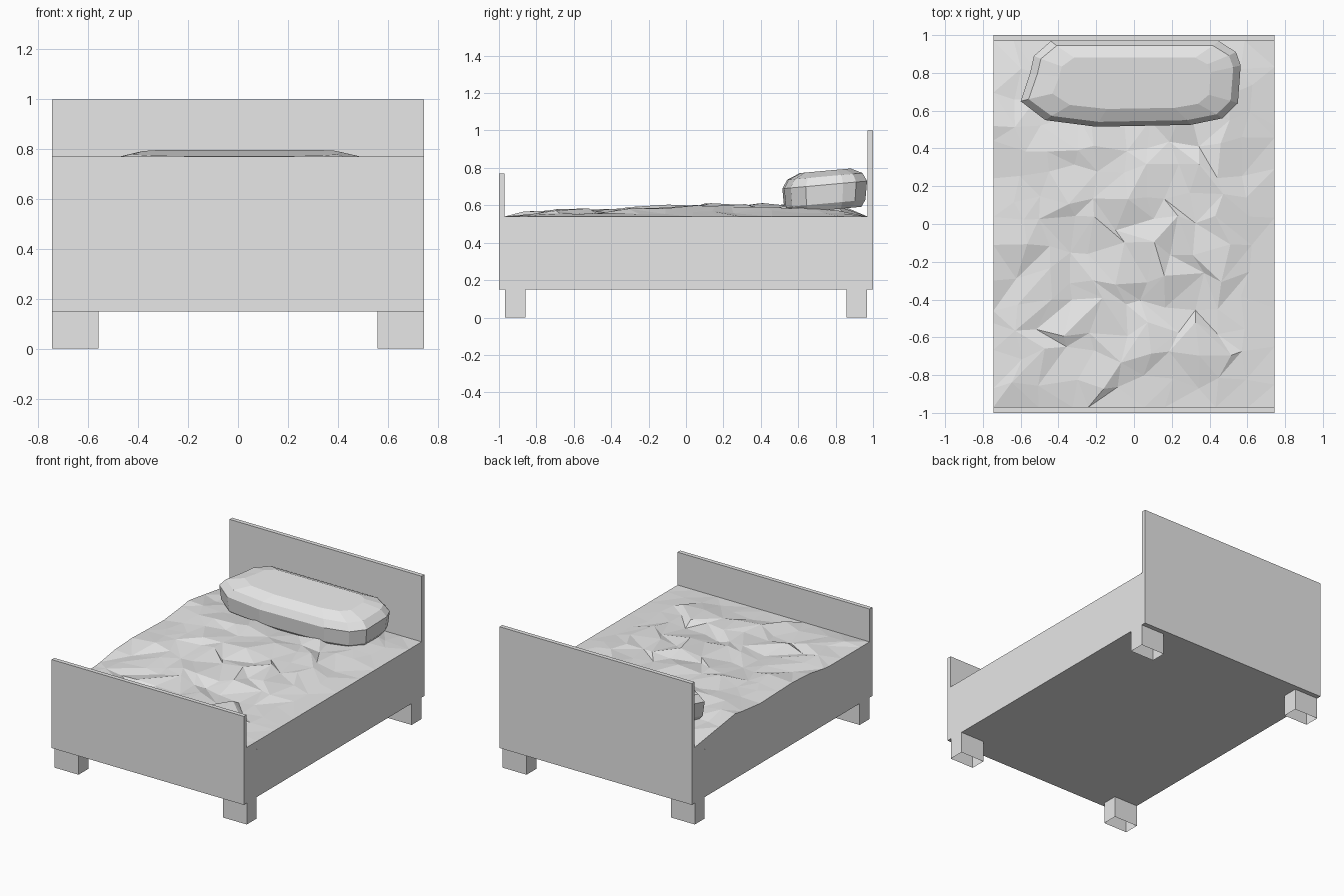
import bpy, bmesh, random
from mathutils import Vector

random.seed(7)
if "Cube" in bpy.data.objects:
    bpy.data.objects.remove(bpy.data.objects["Cube"])

grey = bpy.data.materials.new("plain grey")
grey.use_nodes = True
grey.diffuse_color = (0.8, 0.8, 0.8, 1)
grey.node_tree.nodes["Principled BSDF"].inputs["Base Color"].default_value = (0.8, 0.8, 0.8, 1)

WIDE, LONG = 0.745, 0.97


def finish(name, bm):
    bmesh.ops.recalc_face_normals(bm, faces=bm.faces)
    mesh = bpy.data.meshes.new(name)
    bm.to_mesh(mesh)
    bm.free()
    mesh.materials.append(grey)
    obj = bpy.data.objects.new(name, mesh)
    bpy.context.scene.collection.objects.link(obj)


def box(name, low, high, open_bottom=False):
    bm = bmesh.new()
    bmesh.ops.create_cube(bm, size=1)
    low, high = Vector(low), Vector(high)
    for v in bm.verts:
        v.co = (low + high) / 2 + v.co * (high - low)
    if open_bottom:
        under = [f for f in bm.faces if f.calc_center_median().z < low.z + 0.001]
        bmesh.ops.delete(bm, geom=under, context='FACES_ONLY')
    finish(name, bm)


def ramp(points, t):
    for (a, p), (b, q) in zip(points, points[1:]):
        if t <= b:
            return p + (q - p) * (t - a) / (b - a)
    return points[-1][1]


# Frame, mattress and end boards
box("bed_frame", (-WIDE, -LONG, 0.15), (WIDE, LONG, 0.485))
box("mattress", (-WIDE, -LONG, 0.485), (WIDE, LONG, 0.535))
box("headboard", (-WIDE, LONG, 0.15), (WIDE, 1, 1))
box("footboard", (-WIDE, -1, 0.15), (WIDE, -LONG, 0.77))

# Hollow legs
for end, y in (("front", -0.913), ("back", 0.913)):
    for side, x in (("right", -0.652), ("left", 0.652)):
        box(f"{end}_{side}_leg", (x - 0.093, y - 0.054, 0), (x + 0.093, y + 0.054, 0.15), True)

# Crumpled blanket, raised along the right edge
crest = [(-LONG, 0.54), (-0.75, 0.565), (-0.4, 0.565), (-0.1, 0.585),
         (0.1, 0.595), (0.6, 0.59), (0.85, 0.575), (LONG, 0.54)]
right_hem = [(-LONG, 0.54), (-0.5, 0.54), (-0.22, 0.585), (0.3, 0.57), (0.52, 0.605), (LONG, 0.54)]
NX, NY = 11, 14
bm = bmesh.new()
rows = []
for j in range(NY + 1):
    row = []
    for i in range(NX + 1):
        x, y = WIDE * (2 * i / NX - 1), LONG * (2 * j / NY - 1)
        inside_x, inside_y = 0 < i < NX, 0 < j < NY
        if inside_x:
            x += random.uniform(-0.045, 0.045)
        if inside_y:
            y += random.uniform(-0.045, 0.045)
        z = 0.54
        if inside_x and inside_y:
            z = max(0.541, ramp(crest, y) + random.uniform(-0.02, 0.02))
            if i == NX - 1:
                z = (z + 0.54) / 2
        elif i == 0:
            z = ramp(right_hem, y)
        row.append(bm.verts.new((x, y, z)))
    rows.append(row)
for a, b in zip(rows, rows[1:]):
    for i in range(NX):
        quad = [a[i], a[i + 1], b[i + 1], b[i]]
        k = random.randint(0, 1)
        quad = quad[k:] + quad[:k]
        bm.faces.new(quad[:3])
        bm.faces.new((quad[0], quad[2], quad[3]))
# Side hems hanging down to the mattress
hem = [e for e in bm.edges if e.is_boundary]
skirt = bmesh.ops.extrude_edge_only(bm, edges=hem)["geom"]
for v in skirt:
    if isinstance(v, bmesh.types.BMVert):
        v.co.z = 0.5
finish("blanket", bm)

# Pillow built from stacked outlines
outline = [(-0.60, 0.65), (-0.55, 0.80), (-0.53, 0.89), (-0.44, 0.968), (0.45, 0.968),
           (0.54, 0.91), (0.565, 0.84), (0.55, 0.64), (0.47, 0.56), (0.30, 0.525),
           (-0.20, 0.515), (-0.47, 0.55)]
layers = [(0.575, 0.93, 0.86), (0.61, 0.98, 0.96), (0.71, 1, 1), (0.755, 0.93, 0.89), (0.785, 0.72, 0.6)]
bm = bmesh.new()
rings = []
for z, sx, sy in layers:
    ring = []
    for x, y in outline:
        dy = (y - 0.75) * sy
        ring.append(bm.verts.new((x * sx, 0.75 + dy, z + dy * 0.09)))
    rings.append(ring)
for a, b in zip(rings, rings[1:]):
    for i in range(len(outline)):
        k = (i + 1) % len(outline)
        bm.faces.new((a[i], a[k], b[k], b[i]))
bm.faces.new(rings[0])
bm.faces.new(rings[-1])
finish("pillow", bm)
